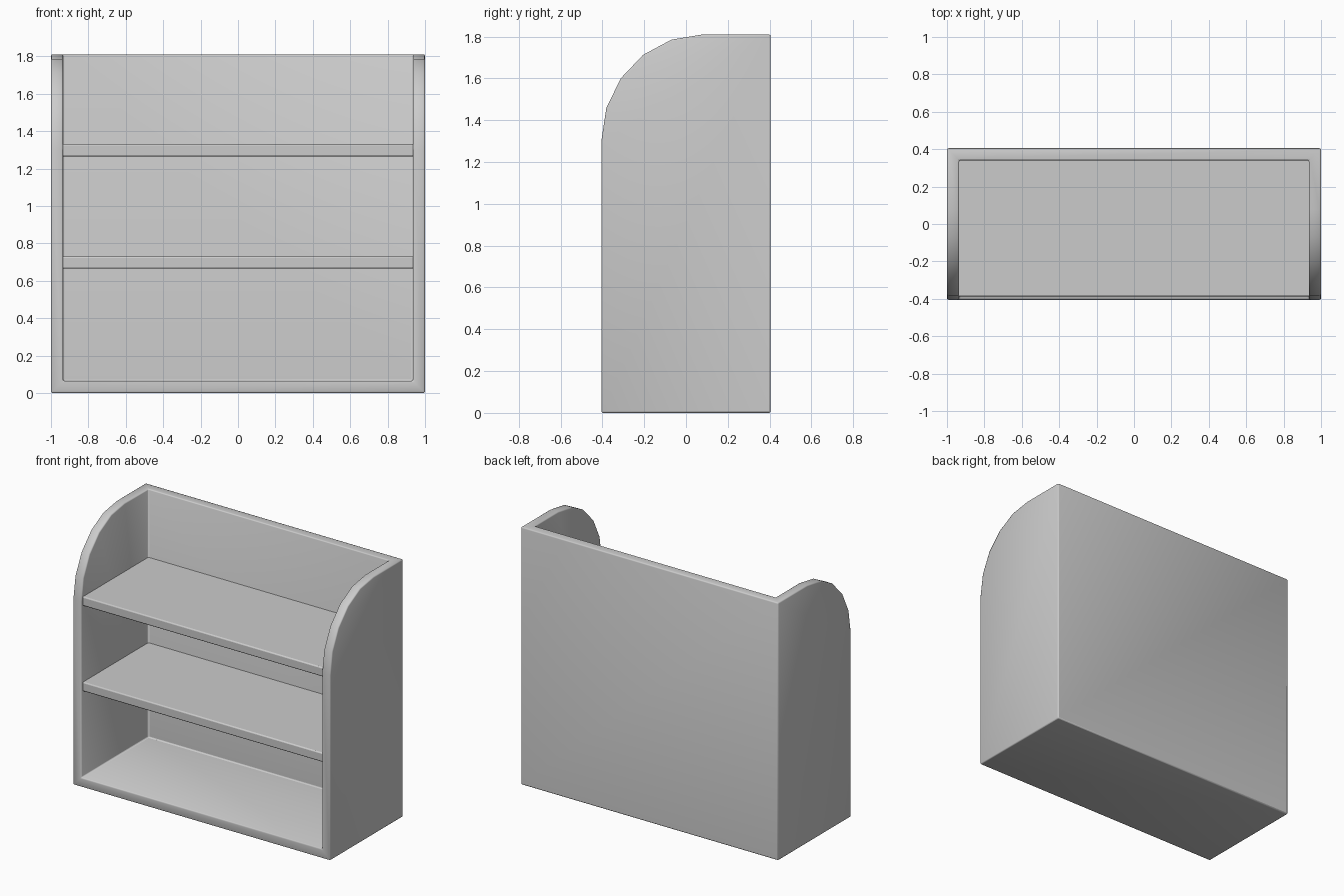
import bpy, bmesh, math

if "Cube" in bpy.data.objects:
    bpy.data.objects.remove(bpy.data.objects["Cube"])

W, D, H, T = 1.0, 0.405, 1.81, 0.065   # half width, half depth, height, board thickness


def finish(obj):
    """Soft edges and smooth shading."""
    bev = obj.modifiers.new("soft_edges", 'BEVEL')
    bev.width = 0.008
    bev.segments = 2
    bev.limit_method = 'ANGLE'
    bev.angle_limit = math.radians(40)
    bpy.ops.object.select_all(action='DESELECT')
    obj.select_set(True)
    bpy.context.view_layer.objects.active = obj
    bpy.ops.object.shade_smooth_by_angle(angle=math.radians(40))


def make_object(name, bm):
    mesh = bpy.data.meshes.new(name)
    bm.to_mesh(mesh)
    bm.free()
    obj = bpy.data.objects.new(name, mesh)
    bpy.context.collection.objects.link(obj)
    return obj


# Side profile (y, z): straight front, faceted quarter curve, flat top, back
profile = [(D, 0), (D, H)]
for i in range(6):
    a = math.radians(90 - 18 * i)
    profile.append((0.08 - 0.485 * math.cos(a), 1.3 + 0.51 * math.sin(a)))
profile.append((-D, 0))

# Carcass: outer skin of sides, back and floor, thickened inwards
bm = bmesh.new()
right = [bm.verts.new((W, y, z)) for y, z in profile]
left = [bm.verts.new((-W, y, z)) for y, z in profile]
bm.faces.new(right)                                        # faces +x
bm.faces.new(left[::-1])                                   # faces -x
bm.faces.new((right[0], left[0], left[1], right[1]))       # back, faces +y
bm.faces.new((right[-1], left[-1], left[0], right[0]))     # floor, faces -z
for f, n in zip(bm.faces, ((1, 0, 0), (-1, 0, 0), (0, 1, 0), (0, 0, -1))):
    f.normal_update()
    if sum(a * b for a, b in zip(f.normal, n)) < 0:
        f.normal_flip()
carcass = make_object("bookcase_carcass", bm)
solid = carcass.modifiers.new("boards", 'SOLIDIFY')
solid.thickness = T
solid.offset = -1
solid.use_even_offset = True
solid.use_quality_normals = True
finish(carcass)

# Two shelves, slightly set back from the front
for name, z0 in (("lower_shelf", 0.665), ("upper_shelf", 1.265)):
    bm = bmesh.new()
    bmesh.ops.create_cube(bm, size=1)
    y0, y1 = -0.387, D - T + 0.015
    for v in bm.verts:
        v.co = (v.co.x * 2 * (W - T + 0.015),
                (y0 + y1) / 2 + v.co.y * (y1 - y0),
                z0 + T / 2 + v.co.z * T)
    finish(make_object(name, bm))
